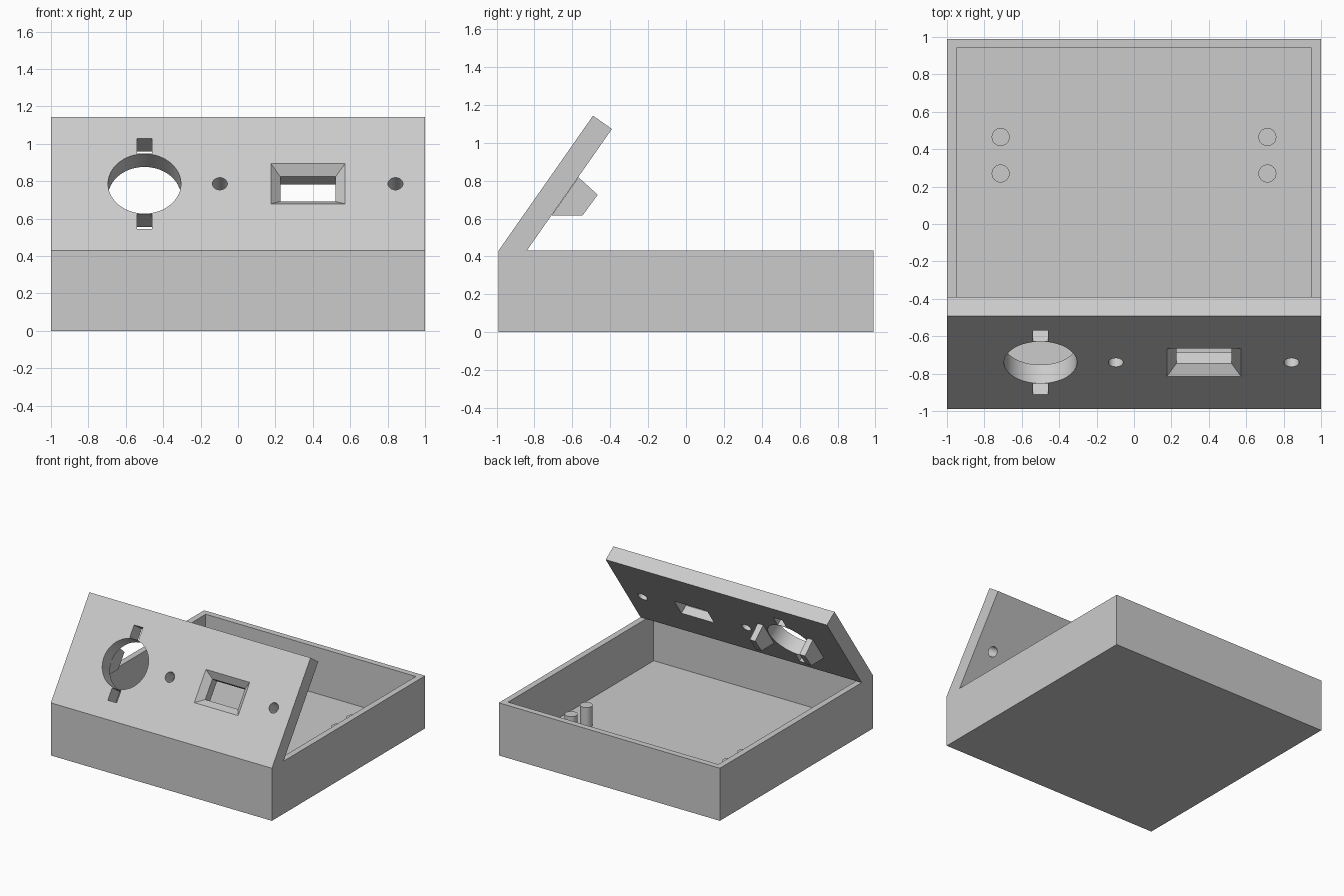
import bpy, bmesh, math
from mathutils import Matrix, Vector

cube = bpy.data.objects.get("Cube")
if cube:
    bpy.data.objects.remove(cube, do_unlink=True)

grey = bpy.data.materials.new("light_grey")
grey.use_nodes = True
COLOUR = (0.6, 0.6, 0.6, 1)
grey.diffuse_color = COLOUR
grey.node_tree.nodes["Principled BSDF"].inputs["Base Color"].default_value = COLOUR


def loft(name, rings, matrix=Matrix()):
    """Closed solid through a list of equal-length point rings."""
    bm = bmesh.new()
    loops = [[bm.verts.new(matrix @ Vector(p)) for p in ring] for ring in rings]
    for a, b in zip(loops, loops[1:]):
        for i in range(len(a)):
            j = (i + 1) % len(a)
            bm.faces.new((a[i], a[j], b[j], b[i]))
    bm.faces.new(loops[0])
    bm.faces.new(loops[-1])
    bmesh.ops.recalc_face_normals(bm, faces=bm.faces)
    mesh = bpy.data.meshes.new(name)
    bm.to_mesh(mesh)
    bm.free()
    mesh.materials.append(grey)
    obj = bpy.data.objects.new(name, mesh)
    bpy.context.collection.objects.link(obj)
    return obj


def rect(cx, cy, hx, hy, z):
    return [(cx + sx * hx, cy + sy * hy, z)
            for sx, sy in ((-1, -1), (1, -1), (1, 1), (-1, 1))]


def circle(cx, cy, r, z, n=48):
    return [(cx + r * math.cos(math.tau * i / n), cy + r * math.sin(math.tau * i / n), z)
            for i in range(n)]


def across(profile, x0, x1):
    return [[(x, y, z) for y, z in profile] for x in (x0, x1)]


def smooth(obj):
    bpy.ops.object.select_all(action="DESELECT")
    obj.select_set(True)
    bpy.context.view_layer.objects.active = obj
    bpy.ops.object.shade_smooth_by_angle(angle=math.radians(30))


# Open tray: outside wall, rim, inside wall and floor
DEPTH, HEIGHT, WALL = 0.99, 0.43, 0.05
loft("tray", [rect(0, 0, 1, DEPTH, 0), rect(0, 0, 1, DEPTH, HEIGHT),
              rect(0, 0, 1 - WALL, DEPTH - WALL, HEIGHT),
              rect(0, 0, 1 - WALL, DEPTH - WALL, WALL)])

# Board pegs on the tray floor
for side, x in (("right", -0.713), ("left", 0.713)):
    for place, y in (("front", 0.27), ("back", 0.465)):
        smooth(loft(f"{side}_{place}_peg", [circle(x, y, 0.048, WALL), circle(x, y, 0.048, 0.215)]))

# Leaning panel with a level foot
TILT, LENGTH, THICK = math.radians(55), 0.87, 0.122
hinge = Vector((0, -DEPTH, HEIGHT))
up = Vector((0, math.cos(TILT), math.sin(TILT)))
out = Vector((0, -math.sin(TILT), math.cos(TILT)))
top = hinge + up * LENGTH
back = top - out * THICK
foot = hinge + Vector((0, THICK / math.sin(TILT), 0))
panel = loft("panel", across([p.yz for p in (hinge, top, back, foot)], -1, 1))

# Openings, laid out on the panel face: x across, y up the slope, z outward
face = Matrix.Translation(hinge) @ Matrix.Rotation(TILT, 4, "X")
MID, GAUGE, FRONT, REAR = 0.435, -0.5, 0.03, -0.16
openings = [[circle(x, MID, r, z) for z in (FRONT, REAR)]
            for x, r in ((GAUGE, 0.195), (-0.097, 0.04), (0.842, 0.04))]
openings += [[rect(GAUGE, MID + s * 0.247, 0.04, 0.049, z) for z in (FRONT, REAR)]
             for s in (-1, 1)]
# Display window with a bevelled surround
openings.append([rect(0.374, MID, 0.148 + g, 0.081 + g, z)
                 for g, z in ((0.08, FRONT), (0, -0.05), (0, REAR))])

bpy.context.view_layer.objects.active = panel
for rings in openings:
    cutter = loft("cutter", rings, face)
    cutter.hide_render = True
    cut = panel.modifiers.new("cut", "BOOLEAN")
    cut.operation, cut.solver, cut.object = "DIFFERENCE", "EXACT", cutter
    bpy.ops.object.modifier_apply(modifier=cut.name)
    bpy.data.objects.remove(cutter, do_unlink=True)
smooth(panel)

# Clips behind the panel, either side of the round opening
clip = [(-0.71, 0.615), (-0.547, 0.615), (-0.466, 0.725), (-0.568, 0.818)]
for side, s in (("right", -1), ("left", 1)):
    loft(f"{side}_clip", across(clip, GAUGE + s * 0.2, GAUGE + s * 0.25))
